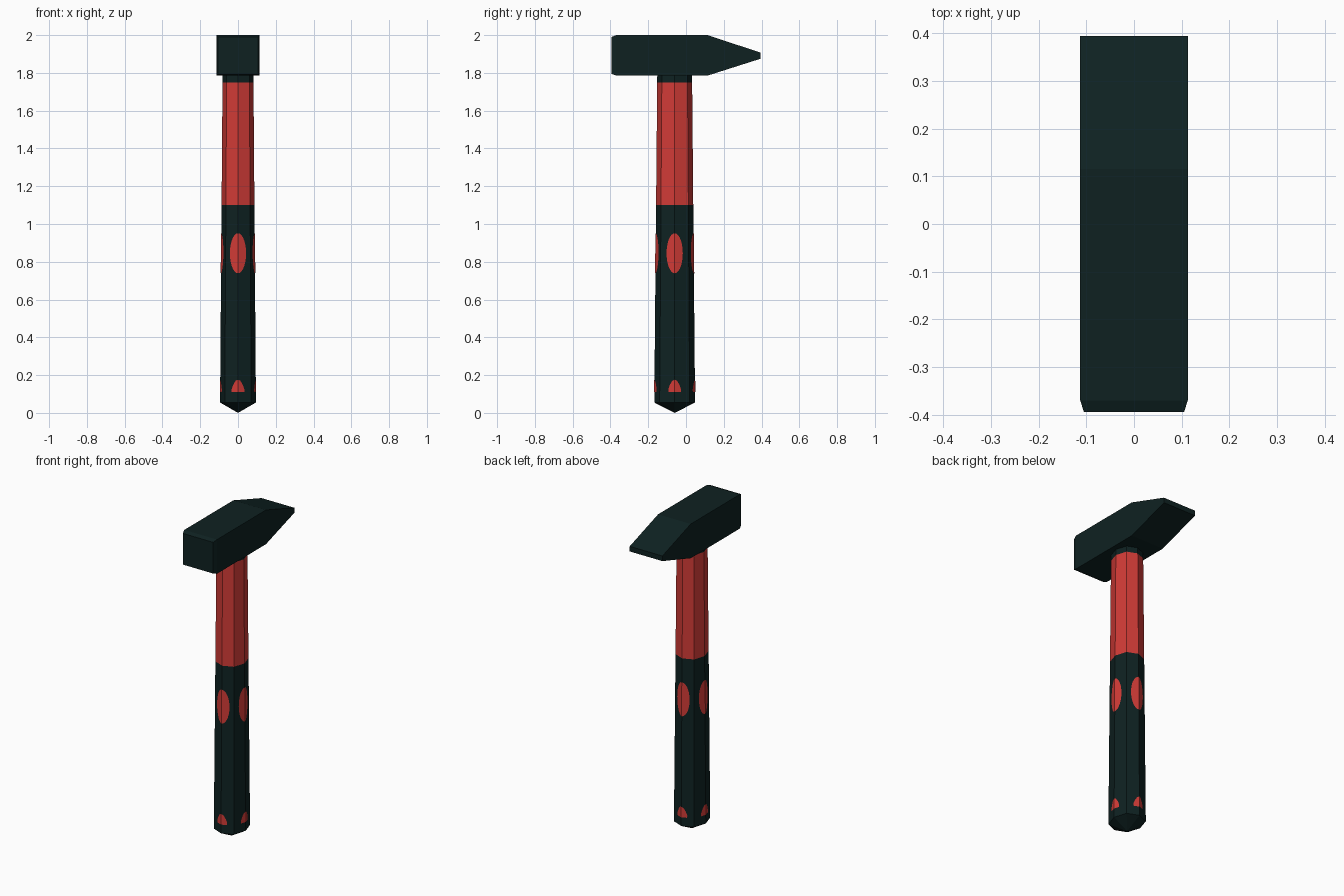
import bpy
import math

if "Cube" in bpy.data.objects:
    bpy.data.objects.remove(bpy.data.objects["Cube"])

CY = -0.06     # handle axis position in y
DIAG = 0.735   # diagonal corner position of the octagon


def material(name, color):
    m = bpy.data.materials.new(name)
    m.diffuse_color = (*color, 1)
    m.use_nodes = True
    m.node_tree.nodes["Principled BSDF"].inputs["Base Color"].default_value = m.diffuse_color
    return m


dark = material("dark green black", (0.0045, 0.0155, 0.0155))
red = material("red", (0.63, 0.043, 0.037))


def make(name, verts, faces, mats):
    me = bpy.data.meshes.new(name)
    me.from_pydata(verts, [], faces)
    for m in mats:
        me.materials.append(m)
    ob = bpy.data.objects.new(name, me)
    bpy.context.collection.objects.link(ob)
    return ob


def loft(rings, n):
    """Quads between consecutive rings of n points."""
    return [(r * n + i, r * n + (i + 1) % n, (r + 1) * n + (i + 1) % n, (r + 1) * n + i)
            for r in range(rings - 1) for i in range(n)]


# Hammer head: rectangular sections along y (y, half width, low z, high z)
sections = [(-0.395, 0.105, 1.795, 1.99), (-0.37, 0.113, 1.786, 2.0),
            (0.115, 0.113, 1.786, 2.0), (0.395, 0.113, 1.875, 1.907)]
verts = []
for y, w, lo, hi in sections:
    verts += [(-w, y, lo), (-w, y, hi), (w, y, hi), (w, y, lo)]
last = len(verts) - 4
faces = loft(4, 4) + [(3, 2, 1, 0), (last, last + 1, last + 2, last + 3)]
make("hammer_head", verts, faces, [dark])


# Handle: tapered octagon with corners on the axes
def radii(z):
    t = (z - 0.055) / 1.695
    return 0.095 - 0.013 * t, 0.108 - 0.0155 * t


def section_point(z, i):
    rx, ry = radii(z)
    a = i * math.pi / 4
    k = DIAG / math.sqrt(0.5) if i % 2 else 1
    return (rx * k * math.cos(a), CY + ry * k * math.sin(a), z)


levels = [0.055, 1.1, 1.75, 1.80]
verts = [section_point(z, i) for z in levels for i in range(8)]
faces = loft(len(levels), 8)
verts.append((0, CY, 0))
faces += [((i + 1) % 8, i, len(verts) - 1) for i in range(8)]   # pointed butt
faces.append(tuple(range(24, 32)))
handle = make("handle", verts, faces, [dark, red])
for p in handle.data.polygons:
    p.material_index = 1 if 1.1 < p.center.z < 1.75 else 0


# Red inlays wrapped over the four axis corners of the handle
def inlay(name, half_profile):
    """half_profile: (u, z) points from bottom centre to top centre, u >= 0."""
    verts, faces = [], []
    for side in range(4):
        a = side * math.pi / 2
        along_x = side % 2 == 0
        for s in (1, -1):
            start = len(verts)
            for u, z in half_profile:
                rx, ry = radii(z)
                r, w = (rx, ry) if along_x else (ry, rx)
                d = r * (1 - (1 - DIAG) * u / (w * DIAG)) + 0.002
                su = u * s
                verts.append((d * math.cos(a) - su * math.sin(a),
                              CY + d * math.sin(a) + su * math.cos(a), z))
            f = list(range(start, len(verts)))
            faces.append(f if s == 1 else f[::-1])
    make(name, verts, faces, [red])


oval = [(0.043 * math.sin(math.pi * i / 14), 0.845 - 0.106 * math.cos(math.pi * i / 14))
        for i in range(15)]
inlay("grip_ovals", oval)
inlay("butt_marks", [(0, 0.11), (0.033, 0.11), (0.034, 0.125), (0.026, 0.147),
                     (0.013, 0.17), (0, 0.176)])
